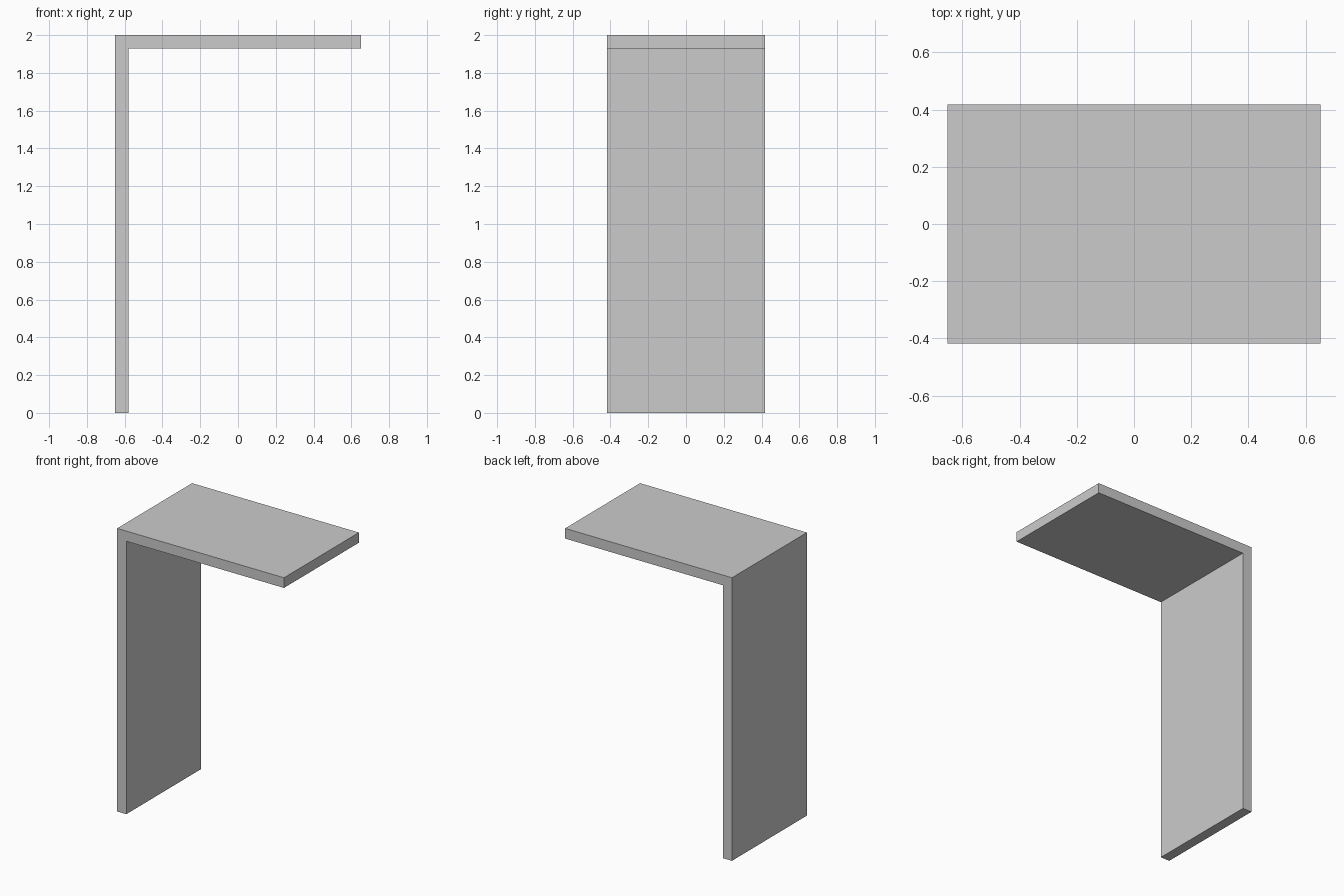
import bpy
import bmesh

if "Cube" in bpy.data.objects:
    bpy.data.objects.remove(bpy.data.objects["Cube"])

HALF_X, HALF_Y, HEIGHT, THICK = 0.652, 0.418, 2.0, 0.072

# L-shaped side profile: upright panel with a cantilevered top slab
profile = [
    (-HALF_X, 0),
    (-HALF_X + THICK, 0),
    (-HALF_X + THICK, HEIGHT - THICK),
    (HALF_X, HEIGHT - THICK),
    (HALF_X, HEIGHT),
    (-HALF_X, HEIGHT),
]

# Extrude the profile through the full depth
bm = bmesh.new()
face = bm.faces.new([bm.verts.new((x, -HALF_Y, z)) for x, z in profile])
extruded = bmesh.ops.extrude_face_region(bm, geom=[face], use_keep_orig=True)
moved = [v for v in extruded["geom"] if isinstance(v, bmesh.types.BMVert)]
bmesh.ops.translate(bm, verts=moved, vec=(0, 2 * HALF_Y, 0))
bmesh.ops.recalc_face_normals(bm, faces=bm.faces[:])

mesh = bpy.data.meshes.new("cantilever_side_table")
bm.to_mesh(mesh)
bm.free()
table = bpy.data.objects.new("cantilever_side_table", mesh)
bpy.context.collection.objects.link(table)
